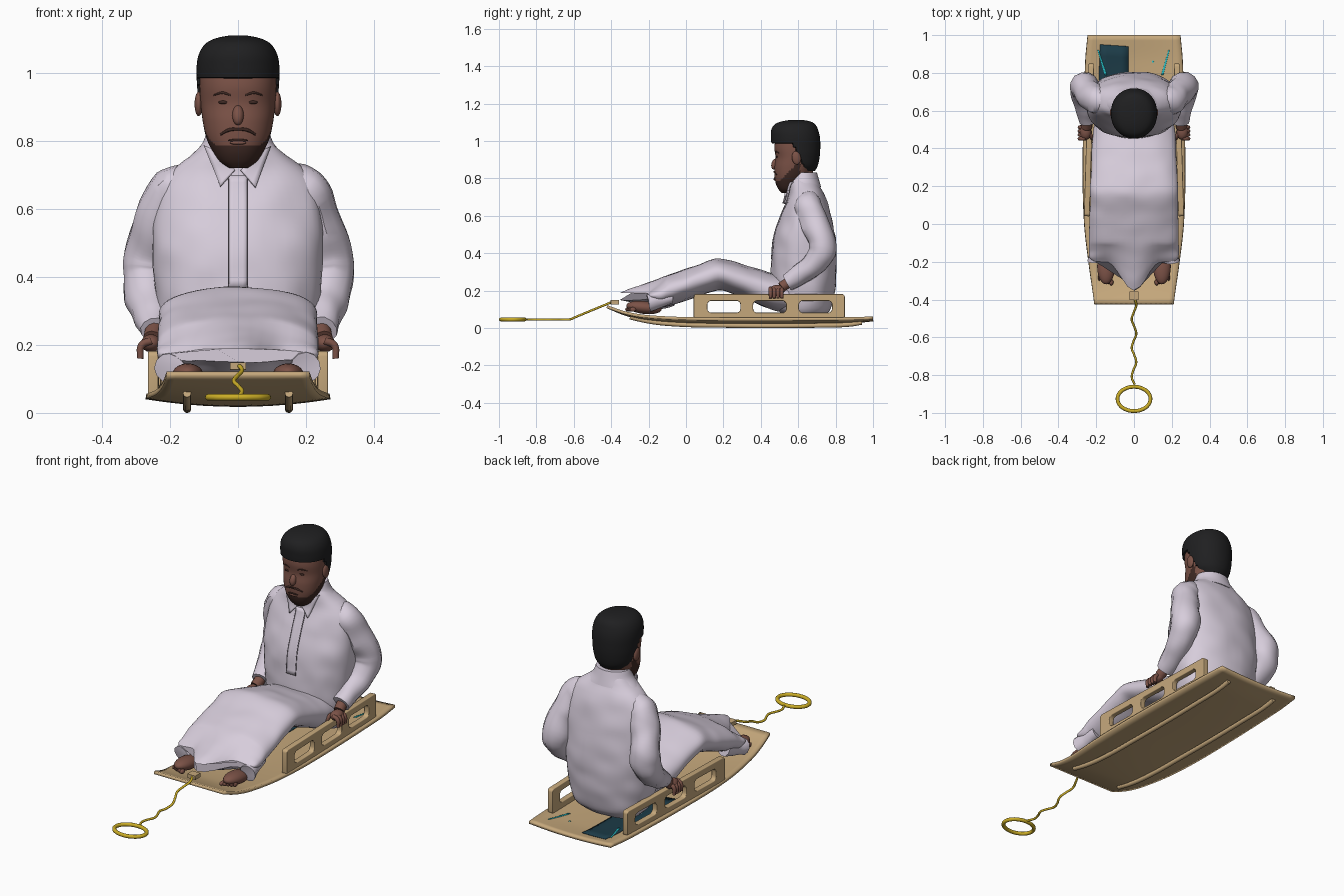
import bpy, bmesh, math
from mathutils import Vector, noise
from mathutils.bvhtree import BVHTree

if "Cube" in bpy.data.objects:
    bpy.data.objects.remove(bpy.data.objects["Cube"])


def material(name, r, g, b):
    m = bpy.data.materials.new(name)
    m.use_nodes = True
    m.diffuse_color = (r, g, b, 1)
    bsdf = m.node_tree.nodes["Principled BSDF"]
    bsdf.inputs["Base Color"].default_value = (r, g, b, 1)
    bsdf.inputs["Roughness"].default_value = 0.8
    return m


ROBE = material("lavender white cloth", .68, .61, .71)
SKIN = material("brown skin", .2, .085, .063)
BEARD = material("dark brown beard", .05, .023, .018)
HAIR = material("black hair", .014, .014, .015)
WOOD = material("tan sled", .56, .39, .2)
TEAL = material("dark teal", .012, .045, .065)
CYAN = material("cyan", .02, .55, .6)
YELLOW = material("rope yellow", .6, .42, .02)
SEAM = material("seam grey", .2, .17, .21)
parts = []


def sample(keys, t):
    """Smooth interpolation of (t, a, b, ...) keys."""
    i = max(0, min(len(keys) - 2, sum(k[0] <= t for k in keys) - 1))
    p, q = keys[i], keys[i + 1]
    before, after = keys[max(i - 1, 0)], keys[min(i + 2, len(keys) - 1)]
    d = q[0] - p[0]
    s = (t - p[0]) / d
    out = []
    for j in range(1, len(p)):
        m0 = (q[j] - before[j]) / (q[0] - before[0]) * d
        m1 = (after[j] - p[j]) / (after[0] - p[0]) * d
        out.append((2*s**3 - 3*s*s + 1) * p[j] + (s**3 - 2*s*s + s) * m0
                   + (3*s*s - 2*s**3) * q[j] + (s**3 - s*s) * m1)
    return out


def finish(name, bm, mats):
    mesh = bpy.data.meshes.new(name)
    bm.to_mesh(mesh)
    bm.free()
    ob = bpy.data.objects.new(name, mesh)
    bpy.context.collection.objects.link(ob)
    for m in mats:
        mesh.materials.append(m)
    parts.append(ob)
    return ob


def loft(name, mats, keys, axis="z", count=48, sides=48, power=2.0, shape=None, rule=None):
    """Rings of (position, low, high, half width) stacked along z or y."""
    bm = bmesh.new()
    rings = []
    for i in range(count + 1):
        t = keys[0][0] + (keys[-1][0] - keys[0][0]) * i / count
        lo, hi, w = sample(keys, t)
        ring = []
        for k in range(sides):
            a = math.tau * k / sides
            c, s = math.cos(a), math.sin(a)
            x = w * math.copysign(abs(c) ** (2 / power), c)
            d = (lo + hi) / 2 + (hi - lo) / 2 * math.copysign(abs(s) ** (2 / power), s)
            co = Vector((x, d, t) if axis == "z" else (x, t, d))
            ring.append(bm.verts.new(shape(co) if shape else co))
        rings.append(ring)
    for a, b in zip(rings, rings[1:]):
        for k in range(sides):
            bm.faces.new((a[k], a[k - 1], b[k - 1], b[k]))
    bm.faces.new(rings[0])
    bm.faces.new(rings[-1])
    bmesh.ops.recalc_face_normals(bm, faces=bm.faces)
    if rule:
        for f in bm.faces:
            f.material_index = rule(f.calc_center_median())
    return finish(name, bm, mats)


def to_mesh(ob):
    bpy.ops.object.select_all(action="DESELECT")
    ob.select_set(True)
    bpy.context.view_layer.objects.active = ob
    bpy.ops.object.convert(target="MESH")
    parts.append(bpy.context.object)
    return bpy.context.object


def curve_object(name, mat, dims):
    cu = bpy.data.curves.new(name, "CURVE")
    cu.dimensions = dims
    cu.materials.append(mat)
    ob = bpy.data.objects.new(name, cu)
    bpy.context.collection.objects.link(ob)
    return ob


def tube(name, mat, pts, cyclic=False):
    """Round tube through (x, y, z, radius) points."""
    ob = curve_object(name, mat, "3D")
    cu = ob.data
    cu.bevel_depth, cu.bevel_resolution, cu.use_fill_caps = 1, 4, True
    cu.resolution_u = 8
    sp = cu.splines.new("BEZIER")
    sp.bezier_points.add(len(pts) - 1)
    sp.use_cyclic_u = cyclic
    for b, p in zip(sp.bezier_points, pts):
        b.co, b.radius = p[:3], p[3]
        b.handle_left_type = b.handle_right_type = "AUTO"
    return to_mesh(ob)


def blob(name, mat, loc, size, tilt=0):
    bpy.ops.mesh.primitive_uv_sphere_add(segments=24, ring_count=14, location=loc, rotation=(tilt, 0, 0))
    ob = bpy.context.object
    ob.name, ob.scale = name, size
    ob.data.materials.append(mat)
    parts.append(ob)


def sheet(name, mat, f, nu, nv, thick):
    """Grid surface f(u, v) given thickness."""
    bm = bmesh.new()
    g = [[bm.verts.new(f(u / nu, v / nv)) for u in range(nu + 1)] for v in range(nv + 1)]
    for v in range(nv):
        for u in range(nu):
            bm.faces.new((g[v][u], g[v][u + 1], g[v + 1][u + 1], g[v + 1][u]))
    ob = finish(name, bm, [mat])
    ob.modifiers.new("Thickness", "SOLIDIFY").thickness = thick


def bilinear(c, u, v):
    low = Vector(c[0]).lerp(Vector(c[1]), u)
    return low.lerp(Vector(c[3]).lerp(Vector(c[2]), u), v)


def cloth(co, amount=.006):
    return co + noise.noise_vector(co * 11) * amount


# Sled board, curved along its length and slightly dished; keys: y, z, half width, dish
BOARD = [(-.42, .122, .21, 0), (-.33, .085, .222, .006), (-.22, .055, .237, .016), (0, .037, .262, .022),
         (.3, .034, .27, .022), (.85, .038, .257, .02), (1, .052, .245, .01)]


def on_board(x, y, lift=0):
    z, w, dish = sample(BOARD, y)
    return Vector((x, y, z + dish * (x / w) ** 2 + lift))


def board_point(u, v):
    y = -.42 + 1.42 * v
    return on_board((2 * u - 1) * sample(BOARD, y)[1], y)


sheet("sled_board", WOOD, board_point, 16, 50, .016)


# Painted marks on the board
def mark(name, mat, corners, lift=.003):
    def point(u, v):
        p = bilinear(corners, u, v)
        return on_board(p.x, p.y, lift)
    sheet(name, mat, point, 4, 10, .002)


def streak(name, mat, a, b, w=.006):
    mark(name, mat, ((a[0] - w, a[1]), (a[0] + w, a[1]), (b[0] + w / 2, b[1]), (b[0] - w / 2, b[1])), .005)


mark("deck_panel", TEAL, ((-.2, .35), (-.03, .35), (-.03, .94), (-.18, .95)))
streak("deck_streak_right", CYAN, (-.15, .79), (-.19, .92))
streak("deck_streak_left", CYAN, (.15, .79), (.185, .92))
streak("deck_streak_front", CYAN, (.215, .12), (.222, .28))
streak("deck_streak_yellow", YELLOW, (.215, .34), (.2, .6))
streak("deck_dot", CYAN, (.1, .855), (.1, .865))


# Side rails with three rounded openings
def rounded(cu, x0, x1, y0, y1, r):
    pts = []
    corners = ((x1 - r, y1 - r), (x0 + r, y1 - r), (x0 + r, y0 + r), (x1 - r, y0 + r))
    for q, (cx, cy) in enumerate(corners):
        for k in range(5):
            a = math.pi / 2 * (q + k / 4)
            pts.append((cx + r * math.cos(a), cy + r * math.sin(a), 0, 1))
    sp = cu.splines.new("POLY")
    sp.points.add(len(pts) - 1)
    for p, co in zip(sp.points, pts):
        p.co = co
    sp.use_cyclic_u = True


for side, s in (("left", 1), ("right", -1)):
    rail = curve_object(side + "_rail", WOOD, "2D")
    cu = rail.data
    cu.fill_mode, cu.extrude, cu.bevel_depth = "BOTH", .011, .004
    rounded(cu, -.4, .4, .05, .178, .012)
    for start in (-.335, -.09, .155):
        rounded(cu, start, start + .185, .078, .15, .025)
    rail.location = (s * .238, .445, 0)
    rail.rotation_euler = (math.pi / 2, 0, math.pi / 2 + s * .03)
    to_mesh(rail)
    # Runner under the board
    tube(side + "_runner", WOOD, [(s * .15, y, z, .012) for y, z in (
        (-.3, .058), (-.2, .036), (-.08, .022), (.2, .014), (.7, .014), (.88, .02), (.94, .03))])

# Tow rope, knot and ring handle
bpy.ops.mesh.primitive_cube_add(size=1, location=(0, -.38, .138))
knot = bpy.context.object
knot.name, knot.scale = "rope_mount", (.048, .045, .022)
knot.data.materials.append(WOOD)
knot.modifiers.new("Rounding", "BEVEL").width = .006
parts.append(knot)
rope = [(.012 * math.sin(i * 1.6), -.39 - .46 * i / 12,
         max(.046, .142 - .19 * i / 12), .006) for i in range(13)]
tube("tow_rope", YELLOW, rope)
tube("rope_handle", YELLOW, [(.087 * math.cos(a * math.pi / 6), -.926 + .064 * math.sin(a * math.pi / 6), .046, .01)
                             for a in range(12)], True)

# Robe: torso
torso = loft("robe_torso", [ROBE], [
    (.06, .54, .73, .16), (.1, .49, .77, .2), (.2, .462, .795, .228), (.3, .456, .805, .242),
    (.4, .46, .803, .25), (.5, .474, .793, .25), (.6, .508, .775, .243), (.67, .535, .757, .225),
    (.72, .552, .737, .19), (.76, .553, .717, .138), (.8, .552, .703, .095), (.82, .56, .69, .08)],
    power=2.3, shape=cloth)
tree = BVHTree.FromPolygons([v.co for v in torso.data.vertices], [p.vertices for p in torso.data.polygons])


def on_chest(p, lift):
    hit = tree.ray_cast(Vector((p[0], -1, p[1])), Vector((0, 1, 0)))[0]
    return Vector((p[0], (hit.y if hit else .62) - lift, p[1]))


# Collar, button strip and seams
loft("collar_band", [ROBE], [(.755, .548, .722, .143), (.79, .545, .712, .108), (.832, .555, .7, .09)], count=10)


def chest_sheet(name, mat, corners, lift, thick):
    sheet(name, mat, lambda u, v: on_chest(bilinear(corners, u, v), lift), 4, 16, thick)


chest_sheet("button_strip", ROBE, ((-.028, .37), (.028, .37), (.028, .7), (-.028, .7)), .004, .005)
for side, s in (("left", 1), ("right", -1)):
    chest_sheet(side + "_seam", SEAM, ((s * .028 - .0015, .37), (s * .028 + .0015, .37),
                                       (s * .028 + .0015, .69), (s * .028 - .0015, .69)), .0055, .003)
    chest_sheet(side + "_collar_flap", ROBE, ((s * .008, .715), (s * .052, .665),
                                              (s * .097, .785), (s * .05, .765)), .014, .008)


# Robe: skirt over bent legs, with a pointed hem
def hem(co):
    if co.y < -.1:
        f = min(abs(co.x) / .14, 1)
        k = 1 - .6 * f * f * (3 - 2 * f)
        co.y = -.1 + (co.y + .1) * k
    return cloth(co, .005)


loft("robe_skirt", [ROBE], [
    (-.355, .15, .188, .21), (-.3, .138, .21, .235), (-.2, .108, .245, .24), (-.1, .115, .281, .238),
    (.05, .165, .334, .235), (.15, .197, .37, .232), (.19, .2, .37, .231),
    (.3, .165, .34, .226), (.45, .1, .297, .222), (.55, .08, .27, .21)],
    axis="y", power=2.2, shape=hem)

for side, s in (("left", 1), ("right", -1)):
    # Sleeve bent at the elbow
    sleeve = tube(side + "_sleeve", ROBE, [(s * x, y, z, r) for x, y, z, r in (
        (.14, .65, .68, .055), (.19, .655, .655, .073), (.235, .69, .55, .075), (.264, .73, .43, .076),
        (.266, .70, .36, .068), (.25, .61, .285, .056), (.242, .54, .242, .046))])
    for v in sleeve.data.vertices:
        v.co = cloth(v.co, .009)
    # Hand gripping the rail
    tube(side + "_wrist", SKIN, [(s * .243, .57, .26, .028), (s * .252, .51, .218, .028)])
    blob(side + "_palm", SKIN, (s * .256, .488, .205), (.03, .042, .026))
    for i in range(4):
        y = .452 + .02 * i
        tube(f"{side}_finger_{i + 1}", SKIN, [(s * .255, y, .212, .011), (s * .283, y, .2, .011),
                                              (s * .288, y, .16, .009)])
    tube(side + "_thumb", SKIN, [(s * .245, .49, .21, .012), (s * .224, .46, .195, .011), (s * .222, .45, .165, .009)])
    # Bare foot and trouser cuff
    blob(side + "_foot", SKIN, (s * .148, -.225, .11), (.047, .095, .034), -.12)
    for i in range(5):
        blob(f"{side}_toe_{i + 1}", SKIN, (s * (.12 + .016 * i), -.308 + .006 * i, .1),
             (.011 - .001 * i, .017, .012))
    cuff = tube(side + "_trouser_cuff", ROBE, [(s * .18, -.08, .165, .04), (s * .193, -.15, .145, .042),
                                              (s * .198, -.2, .132, .046)])
    for v in cuff.data.vertices:
        v.co = cloth(v.co, .012)


# Head with the beard coloured along the jaw
def beard_rule(c):
    return int(c.z < .785 + max(0, c.y - .5) * 1.0 and c.y < .61)


loft("head", [SKIN, BEARD], [
    (.722, .512, .575, .03), (.74, .496, .6, .055), (.77, .481, .63, .075), (.81, .474, .655, .093),
    (.86, .473, .68, .104), (.91, .479, .695, .11), (.96, .473, .7, .113), (1, .477, .7, .112),
    (1.05, .49, .69, .1), (1.08, .53, .66, .06)], count=60, sides=64, power=2.2, rule=beard_rule)
loft("neck", [SKIN], [(.7, .56, .67, .06), (.77, .56, .675, .064), (.86, .56, .68, .07)], count=8)
blob("nose", SKIN, (0, .475, .877), (.017, .018, .03), -.3)
blob("mouth", BEARD, (0, .474, .803), (.03, .004, .004))
blob("lower_lip", SKIN, (0, .474, .796), (.024, .007, .006))
for side, s in (("left", 1), ("right", -1)):
    blob(side + "_ear", SKIN, (s * .116, .59, .91), (.012, .024, .036), .15)
    blob(side + "_eye", BEARD, (s * .043, .486, .915), (.015, .006, .005))
    tube(side + "_brow", BEARD, [(s * .02, .479, .936, .003), (s * .045, .483, .943, .004), (s * .072, .497, .936, .002)])
    tube(side + "_moustache", BEARD, [(0, .471, .836, .004), (s * .025, .473, .834, .005), (s * .052, .485, .82, .003)])


# Hair cap, tucked inside the head below the hairline
def hairline(co):
    if co.z > .985 or co.y > .565 + (.985 - co.z) * .5:
        return co
    return Vector((co.x * .82, .59 + (co.y - .59) * .82, co.z))


loft("hair", [HAIR], [
    (.84, .53, .69, .075), (.87, .49, .705, .103), (.92, .47, .715, .116), (.97, .459, .718, .121),
    (1.02, .454, .716, .122), (1.06, .456, .706, .114), (1.09, .475, .69, .093),
    (1.105, .51, .665, .062), (1.112, .55, .63, .025)], count=64, sides=64, power=2.1, shape=hairline)

# Smooth shading with sharp edges kept
bpy.ops.object.select_all(action="DESELECT")
for ob in parts:
    ob.select_set(True)
bpy.context.view_layer.objects.active = parts[0]
bpy.ops.object.shade_smooth_by_angle(angle=math.radians(40))
